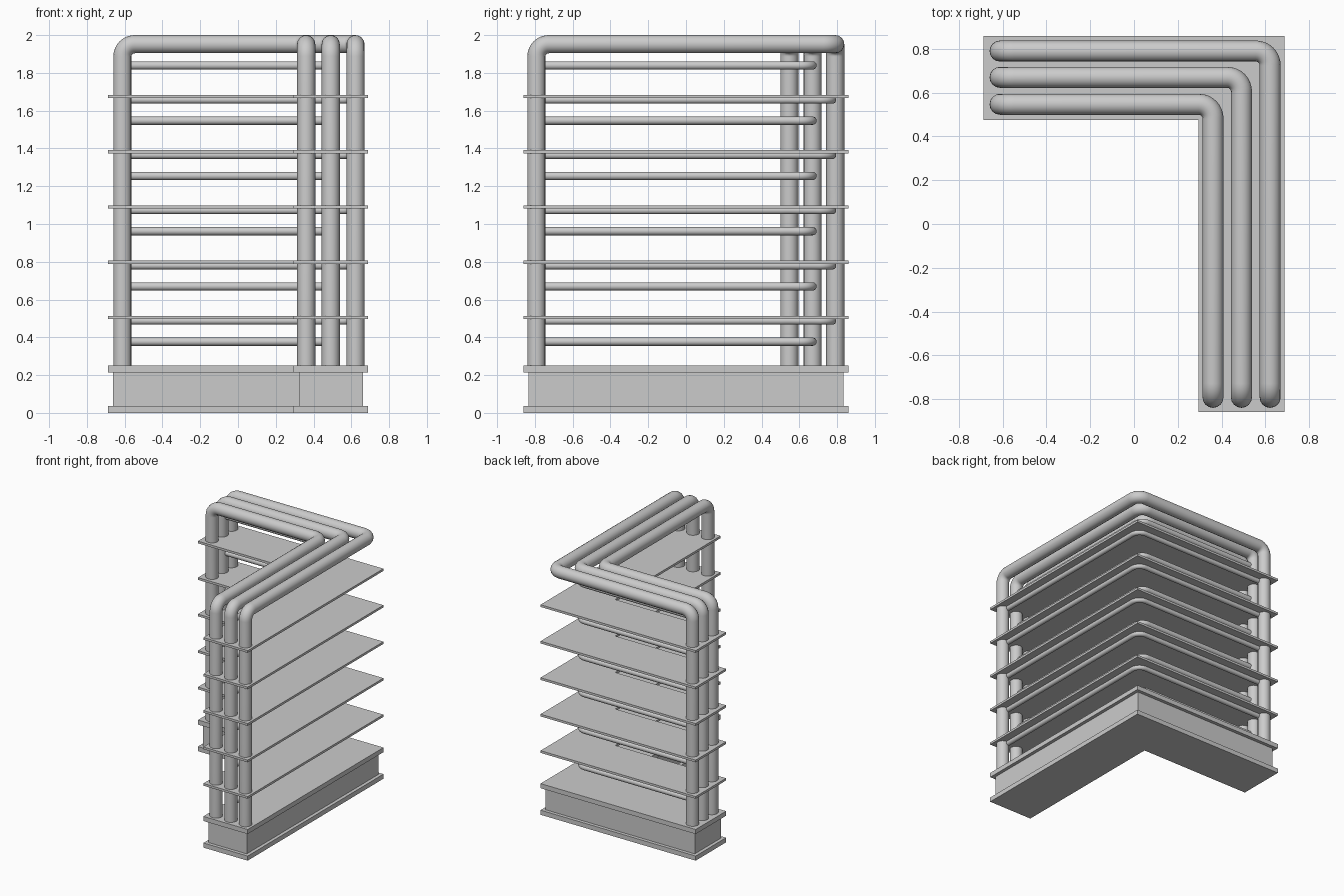
import bpy, bmesh, math
from mathutils import Vector

if "Cube" in bpy.data.objects:
    bpy.data.objects.remove(bpy.data.objects["Cube"])


def l_slab(name, z0, z1, inset=0.0):
    # L-shaped slab: back arm plus right arm
    i = inset
    pts = [(-0.688 + i, 0.86 - i), (-0.688 + i, 0.475 + i), (0.295 + i, 0.475 + i),
           (0.295 + i, -0.86 + i), (0.688 - i, -0.86 + i), (0.688 - i, 0.86 - i)]
    bm = bmesh.new()
    face = bm.faces.new([bm.verts.new((x, y, z0)) for x, y in pts])
    top = bmesh.ops.extrude_face_region(bm, geom=[face])
    verts = [v for v in top["geom"] if isinstance(v, bmesh.types.BMVert)]
    bmesh.ops.translate(bm, verts=verts, vec=(0, 0, z1 - z0))
    bmesh.ops.recalc_face_normals(bm, faces=bm.faces)
    me = bpy.data.meshes.new(name)
    bm.to_mesh(me)
    bm.free()
    bpy.context.collection.objects.link(bpy.data.objects.new(name, me))


def rounded(points, r, steps=8):
    # Replace each right-angle corner by an arc of radius r
    pts = [Vector(p) for p in points]
    out = [pts[0]]
    for a, b, c in zip(pts, pts[1:], pts[2:]):
        u, v = (a - b).normalized(), (c - b).normalized()
        centre = b + (u + v) * r
        for k in range(steps + 1):
            t = math.pi / 2 * k / steps
            out.append(centre - v * r * math.cos(t) - u * r * math.sin(t))
    return out + [pts[-1]]


def tube(name, points, radius, bend):
    path = rounded(points, bend)
    cu = bpy.data.curves.new(name, 'CURVE')
    cu.dimensions = '3D'
    cu.bevel_depth = radius
    cu.bevel_resolution = 6
    cu.use_fill_caps = True
    sp = cu.splines.new('POLY')
    sp.points.add(len(path) - 1)
    for p, co in zip(sp.points, path):
        p.co = (*co, 1)
    sp.use_smooth = True
    bpy.context.collection.objects.link(bpy.data.objects.new(name, cu))


# Plinth: lower lip, recessed body, upper lip
l_slab("plinth_bottom", 0.0, 0.037)
l_slab("plinth_body", 0.037, 0.213, 0.027)
l_slab("plinth_top", 0.213, 0.25)

# Three nested frame tubes, each with legs at both ends
LEFT, FRONT, TOP = -0.612, -0.792, 1.952
for name, x, y in (("inner", 0.361, 0.547), ("middle", 0.491, 0.67), ("outer", 0.622, 0.79)):
    tube(f"frame_tube_{name}",
         [(LEFT, y, 0.24), (LEFT, y, TOP), (x, y, TOP), (x, FRONT, TOP), (x, FRONT, 0.24)],
         0.048, 0.065)

# Shelves with a support rail set into the underside
for k in range(5):
    z = 0.505 + 0.2925 * k
    l_slab(f"shelf_{k + 1}", z - 0.009, z + 0.009)
    tube(f"shelf_rail_{k + 1}",
         [(LEFT, 0.775, z - 0.018), (0.607, 0.775, z - 0.018), (0.607, FRONT, z - 0.018)],
         0.02, 0.065)

# Thin rails between the shelves, joining the middle legs
for k in range(6):
    z = 0.377 + 0.2925 * k
    tube(f"middle_rail_{k + 1}",
         [(LEFT, 0.67, z), (0.491, 0.67, z), (0.491, FRONT, z)], 0.022, 0.065)
